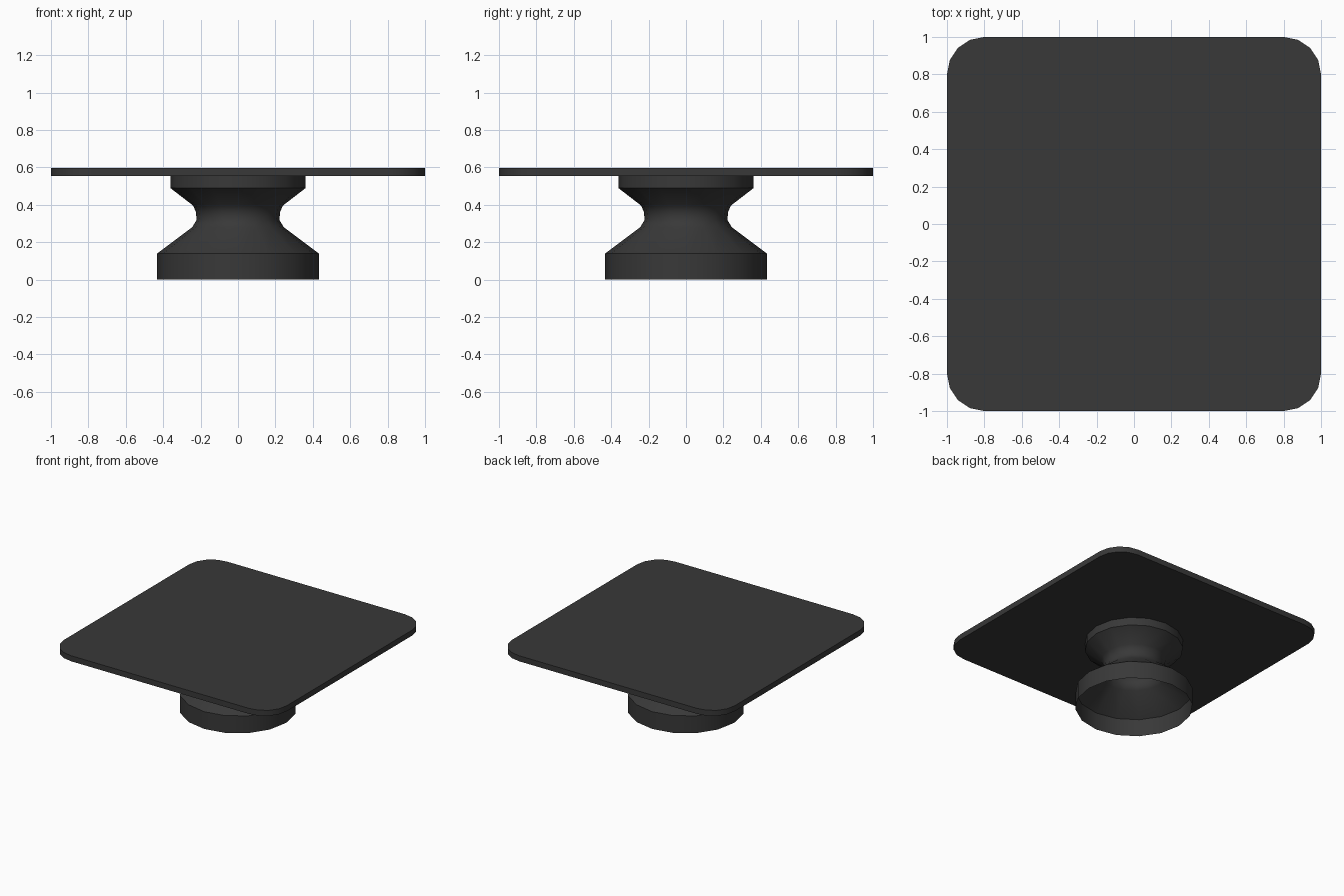
import bpy, bmesh, math

if "Cube" in bpy.data.objects:
    bpy.data.objects.remove(bpy.data.objects["Cube"])

dark = bpy.data.materials.new("dark_grey")
dark.diffuse_color = (0.04, 0.04, 0.04, 1)
dark.use_nodes = True
dark.node_tree.nodes["Principled BSDF"].inputs["Base Color"].default_value = dark.diffuse_color


def finish(name, bm, angle):
    bmesh.ops.recalc_face_normals(bm, faces=bm.faces)
    mesh = bpy.data.meshes.new(name)
    bm.to_mesh(mesh)
    bm.free()
    mesh.materials.append(dark)
    obj = bpy.data.objects.new(name, mesh)
    bpy.context.collection.objects.link(obj)
    bpy.ops.object.select_all(action='DESELECT')
    obj.select_set(True)
    bpy.context.view_layer.objects.active = obj
    bpy.ops.object.shade_smooth_by_angle(angle=math.radians(angle))
    return obj


# Table top: square slab with rounded corners
bm = bmesh.new()
radius, steps = 0.2, 4
outline = []
for q in range(4):
    a0 = q * math.pi / 2
    cx = 0.8 * (1 if q in (0, 3) else -1)
    cy = 0.8 * (1 if q in (0, 1) else -1)
    for i in range(steps + 1):
        a = a0 + i * math.pi / 2 / steps
        outline.append((cx + radius * math.cos(a), cy + radius * math.sin(a), 0.553))
face = bm.faces.new([bm.verts.new(p) for p in outline])
ext = bmesh.ops.extrude_face_region(bm, geom=[face], use_keep_orig=True)
top = [v for v in ext["geom"] if isinstance(v, bmesh.types.BMVert)]
bmesh.ops.translate(bm, verts=top, vec=(0, 0, 0.045))
finish("table_top", bm, 35)

# Pedestal: thin hollow turned shell, open underneath
profile = [(0.432, 0), (0.432, 0.14), (0.245, 0.28), (0.221, 0.32),
           (0.226, 0.365), (0.241, 0.397), (0.362, 0.49), (0.362, 0.553)]
bm = bmesh.new()
sides = 16
rings = [[bm.verts.new((r * math.cos(2 * math.pi * i / sides),
                        r * math.sin(2 * math.pi * i / sides), z))
          for i in range(sides)] for r, z in profile]
for lo, hi in zip(rings, rings[1:]):
    for i in range(sides):
        j = (i + 1) % sides
        bm.faces.new((lo[i], lo[j], hi[j], hi[i]))
finish("pedestal", bm, 40)
